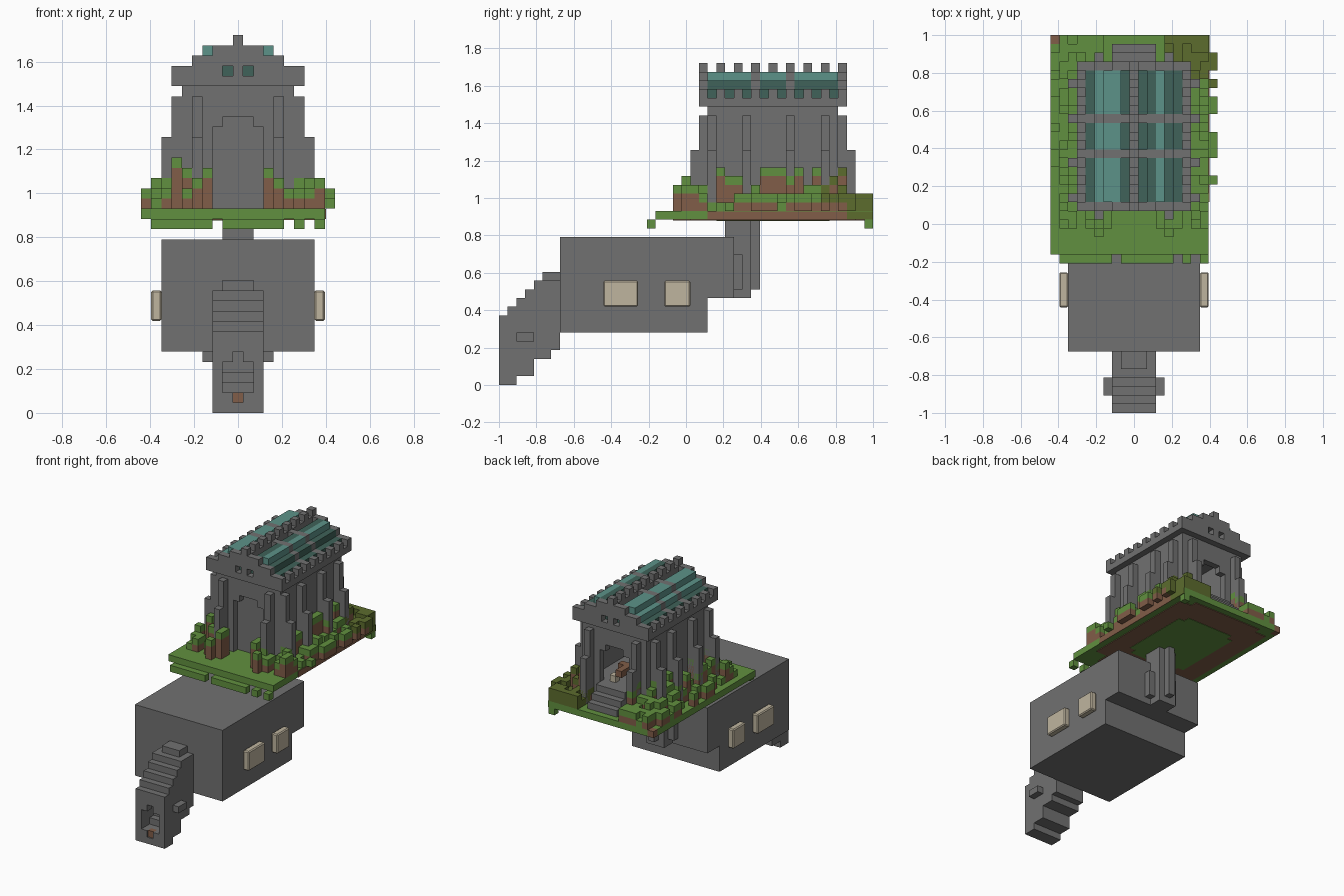
import bpy, bmesh, random
from mathutils import Matrix, Vector

random.seed(7)
V = 2 / 43  # size of one block

cube = bpy.data.objects.get("Cube")
if cube:
    bpy.data.objects.remove(cube)


def material(name, rgb):
    m = bpy.data.materials.new(name)
    m.use_nodes = True
    m.diffuse_color = (*rgb, 1)
    m.node_tree.nodes["Principled BSDF"].inputs["Base Color"].default_value = (*rgb, 1)
    return m


MATS = {
    "grey": material("stone grey", (.165, .165, .165)),
    "green": material("grass green", (.12, .28, .05)),
    "brown": material("earth brown", (.22, .11, .065)),
    "olive": material("moss olive", (.107, .15, .027)),
    "teal": material("light teal", (.107, .29, .25)),
    "dark": material("dark teal", (.05, .122, .1)),
    "cream": material("cream", (.52, .46, .345)),
}


class Part:
    """Collects boxes, given in block units: x from centre, y from front, z from floor."""

    def __init__(self, name):
        self.name, self.bm, self.mats = name, bmesh.new(), []

    def box(self, color, x0, x1, y0, y1, z0, z1):
        if color not in self.mats:
            self.mats.append(color)
        size = Vector((x1 - x0, y1 - y0, z1 - z0)) * V
        mid = Vector(((x0 + x1) / 2, (y0 + y1) / 2 - 21.5, (z0 + z1) / 2)) * V
        old = set(self.bm.faces)
        bmesh.ops.create_cube(self.bm, matrix=Matrix.Translation(mid) @ Matrix.Diagonal((*size, 1)))
        for f in self.bm.faces:
            if f not in old:
                f.material_index = self.mats.index(color)

    def pair(self, color, x0, x1, *rest):
        self.box(color, x0, x1, *rest)
        self.box(color, -x1, -x0, *rest)

    def finish(self):
        me = bpy.data.meshes.new(self.name)
        self.bm.to_mesh(me)
        self.bm.free()
        for c in self.mats:
            me.materials.append(MATS[c])
        ob = bpy.data.objects.new(self.name, me)
        bpy.context.scene.collection.objects.link(ob)
        return ob


# Lower hall with a raised rear
p = Part("hall")
p.box("grey", -7.5, 7.5, 7, 24, 6, 17)
p.box("grey", -7.5, 7.5, 24, 27, 10, 17)
p.finish()

# Windows standing off both hall sides
p = Part("hall_windows")
for y0, y1 in ((12, 16), (19, 22)):
    p.pair("cream", 7.5, 8.5, y0, y1, 9, 12)
windows = p.finish()
bev = windows.modifiers.new("soft_corners", "BEVEL")
bev.width = .007
bev.segments = 1

# Covered stair with stepped top and underside
p = Part("entry_stair")
under = (0, 0, 1, 1, 3, 3, 4)
for y in range(7):
    low, top = under[y], min(8 + y, 12)
    p.pair("grey", 1.5, 2.5, y, y + 1, low, top)
    if y < 4:
        p.box("grey", -1.5, 1.5, y, y + 1, low, 1 + y)
        p.box("grey", -1.5, 1.5, y, y + 1, 6 + y, top)
        p.pair("grey", .5, 1.5, y, y + 1, 5 + y, 6 + y)
    else:
        p.box("grey", -1.5, 1.5, y, y + 1, low, top)
p.box("grey", -1.5, 1.5, 5, 7, 12, 13)
p.pair("grey", 2.5, 3.5, 2, 4, 5, 6)
p.pair("grey", .5, 1.5, 0, 1, 1, 2)
p.box("brown", -.5, .5, .2, 1, 1, 2)
p.finish()

# Cross shaped shaft between hall and garden
p = Part("shaft")
p.box("grey", -1.5, 1.5, 26, 29, 10, 19)
p.box("grey", -.5, .5, 26, 30, 11, 19)
p.box("grey", -2.5, 2.5, 27, 28, 11, 15)
p.finish()

# Garden slab, hanging edge and earth underside
p = Part("garden_slab")
p.box("green", -9.5, 7.5, 18, 42, 19, 20)
p.box("green", -8.5, 7.5, 42, 43, 19, 20)
p.box("brown", -9.5, -8.5, 42, 43, 19, 20)
p.box("green", 7.5, 8.5, 18, 43, 19, 20)
p.box("brown", 8.5, 8.6, 24, 40, 19, 19.95)
p.box("olive", 8.5, 8.6, 40, 43, 19, 19.95)
for x0, x1 in ((-8.5, -2.5), (-1.5, 4.5), (5.5, 6.5), (7.5, 8.5)):
    p.box("green", x0, x1, 17, 18, 18, 19)
p.box("green", 7.5, 8.5, 42, 43, 18, 19)
p.box("brown", -8.5, 7.5, 22, 41, 18.9, 19)
p.box("brown", -6.5, 5.5, 20, 42, 18.9, 19)
p.box("green", -5.5, 4.5, 26, 37, 18.85, 18.95)
p.box("green", -4.5, 3.5, 25, 38, 18.85, 18.95)
p.finish()

# Shrubs on earth banks around the temple
p = Part("shrubs")
for x in range(-9, 10):
    for y in range(20, 43):
        d = max(abs(x) - 5, 23 - y if y < 24 else y - 38)
        if (abs(x) < 6 and 23 < y < 39) or d < 1:
            continue
        if y > 38 and abs(x) < 4:
            continue
        if y < 23 and abs(x) not in (3, 4, 5, 7, 8):
            continue
        if y == 20 and abs(x) != 4:
            continue
        if abs(x) == 9 and (y < 26 or random.random() < .5):
            continue
        h = random.choice({1: (2, 3, 4, 5), 2: (1, 2, 3, 4), 3: (0, 1, 2, 3)}.get(d, (2, 2, 1)))
        if y > 40:
            h = min(h, 2)
        if h == 0:
            continue
        top = "olive" if x > 3 and y > 36 else "green"
        cell = (x - .5, x + .5, y, y + 1)
        if h > 1:
            p.box("olive" if top == "olive" and y > 39 else "brown", *cell, 20, 19 + h)
        p.box(top, *cell, 19 + h, 20 + h)
p.finish()

# Temple walls: recessed arch in front, open arch at the back
p = Part("temple_walls")
p.pair("grey", 4.5, 5.5, 24, 39, 20, 32)
p.box("grey", -4.5, 4.5, 25, 26, 20, 32)
for y in (24, 38):
    p.pair("grey", 2.5, 4.5, y, y + 1, 20, 32)
    p.pair("grey", 1.5, 2.5, y, y + 1, 28, 32)
    p.box("grey", -1.5, 1.5, y, y + 1, 29, 32)
p.box("grey", -4.5, 4.5, 26, 39, 20, 23)
p.finish()

# Stepped buttresses on all four sides
p = Part("buttresses")
for y in (24, 28, 33, 37):
    p.pair("grey", 5.5, 6.5, y, y + 1, 20, 31)
    p.pair("grey", 6.5, 7.5, y, y + 1, 20, 27)
for y, out in ((23, 22), (39, 40)):
    p.pair("grey", 3.5, 4.5, y, y + 1, 20, 31)
    p.pair("grey", 3.5, 4.5, out, out + 1, 20, 27)
p.finish()

# Rear steps and altar
p = Part("rear_steps")
for i in range(3):
    p.box("grey", -2.5, 2.5, 39 + i, 40 + i, 20, 23 - i)
p.finish()
p = Part("altar")
p.box("brown", -2.5, 1.5, 35, 36, 24, 25)
p.box("brown", -.5, .5, 35, 38, 24, 25)
p.box("cream", .5, 1.5, 37, 38, 23, 24)
p.finish()

# Gables with two small openings each
p = Part("gables")
for y in (23, 39):
    p.box("grey", -6.5, 6.5, y, y + 1, 32, 33)
    p.pair("grey", 1.5, 6.5, y, y + 1, 33, 34)
    p.box("grey", -.5, .5, y, y + 1, 33, 34)
    p.box("grey", -4.5, 4.5, y, y + 1, 34, 35)
    p.box("grey", -2.5, 2.5, y, y + 1, 35, 36)
p.finish()

# Roof slab, ribs, ridge and battlements
p = Part("roof_frame")
p.box("grey", -6.5, 6.5, 24, 39, 32, 33)
p.box("grey", -.5, .5, 24, 39, 33, 36)
for y in (29, 33):
    p.pair("grey", .5, 5.5, y, y + 1, 33, 34)
    p.pair("grey", .5, 4.5, y, y + 1, 34, 35)
    p.pair("grey", .5, 3.5, y, y + 1, 35, 36)
for y in range(23, 40, 2):
    p.box("grey", -.5, .5, y, y + 1, 36, 37)
    p.pair("grey", 5.5, 6.5, y, y + 1, 33, 34)
p.finish()

# Teal roof panels rising in steps toward the ridge
p = Part("roof_panels")
for y0, y1 in ((24, 29), (30, 33), (34, 39)):
    for x in range(1, 6):
        top = {5: 34, 4: 35, 3: 36, 2: 36, 1: 35}[x]
        p.box("teal" if x == 3 else "dark", x - .5, x + .5, y0, y1, 33, top)
        p.box("teal" if 1 < x < 5 else "dark", -x - .5, -x + .5, y0, y1, 33, top)
p.finish()
